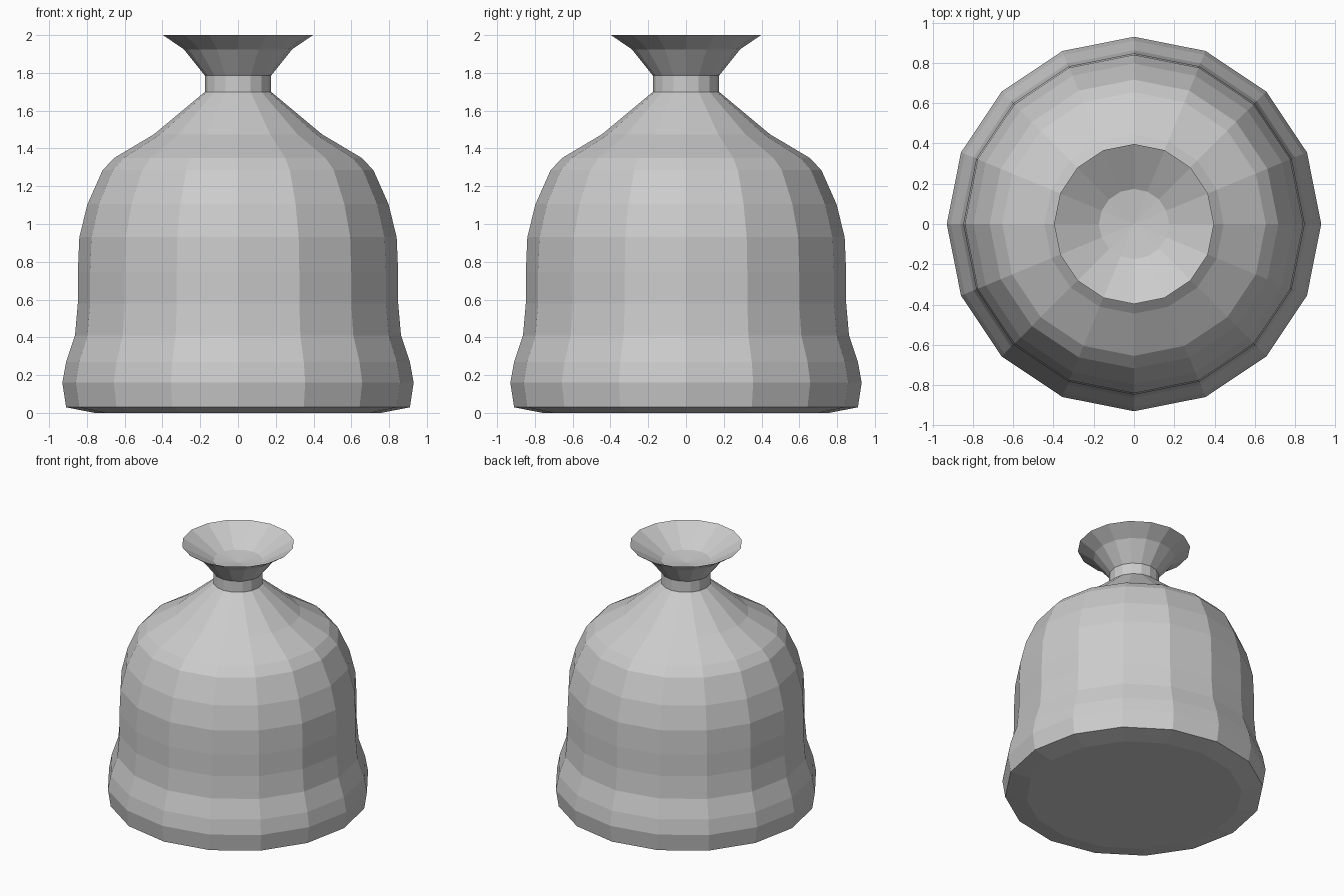
import bpy, bmesh, math

if "Cube" in bpy.data.objects:
    bpy.data.objects.remove(bpy.data.objects["Cube"])

SIDES = 16


def lathe(name, profile):
    """Revolve (radius, height) points around z; radius 0 becomes a pole."""
    bm = bmesh.new()
    rings = []
    for r, z in profile:
        if r == 0:
            rings.append([bm.verts.new((0, 0, z))] * SIDES)
        else:
            rings.append([bm.verts.new((r * math.cos(2 * math.pi * i / SIDES),
                                        r * math.sin(2 * math.pi * i / SIDES), z))
                          for i in range(SIDES)])
    for a, b in zip(rings, rings[1:]):
        for i in range(SIDES):
            j = (i + 1) % SIDES
            corners = dict.fromkeys((a[i], a[j], b[j], b[i]))
            bm.faces.new(list(corners))
    bmesh.ops.recalc_face_normals(bm, faces=bm.faces)
    mesh = bpy.data.meshes.new(name)
    bm.to_mesh(mesh)
    bm.free()
    obj = bpy.data.objects.new(name, mesh)
    bpy.context.collection.objects.link(obj)
    return obj


# Sagging body and sloped shoulders
body = [(0, 0), (0.76, 0), (0.91, 0.03), (0.93, 0.16), (0.91, 0.27),
        (0.863, 0.41), (0.848, 0.58), (0.848, 0.745), (0.84, 0.93),
        (0.797, 1.105), (0.717, 1.285), (0.655, 1.35), (0.445, 1.475),
        (0.175, 1.70)]
# Tied neck, flared mouth and the shallow dish inside it
mouth = [(0.175, 1.785), (0.287, 1.925), (0.397, 2.0), (0.174, 1.87), (0, 1.85)]

lathe("tied_sack", body + mouth)
